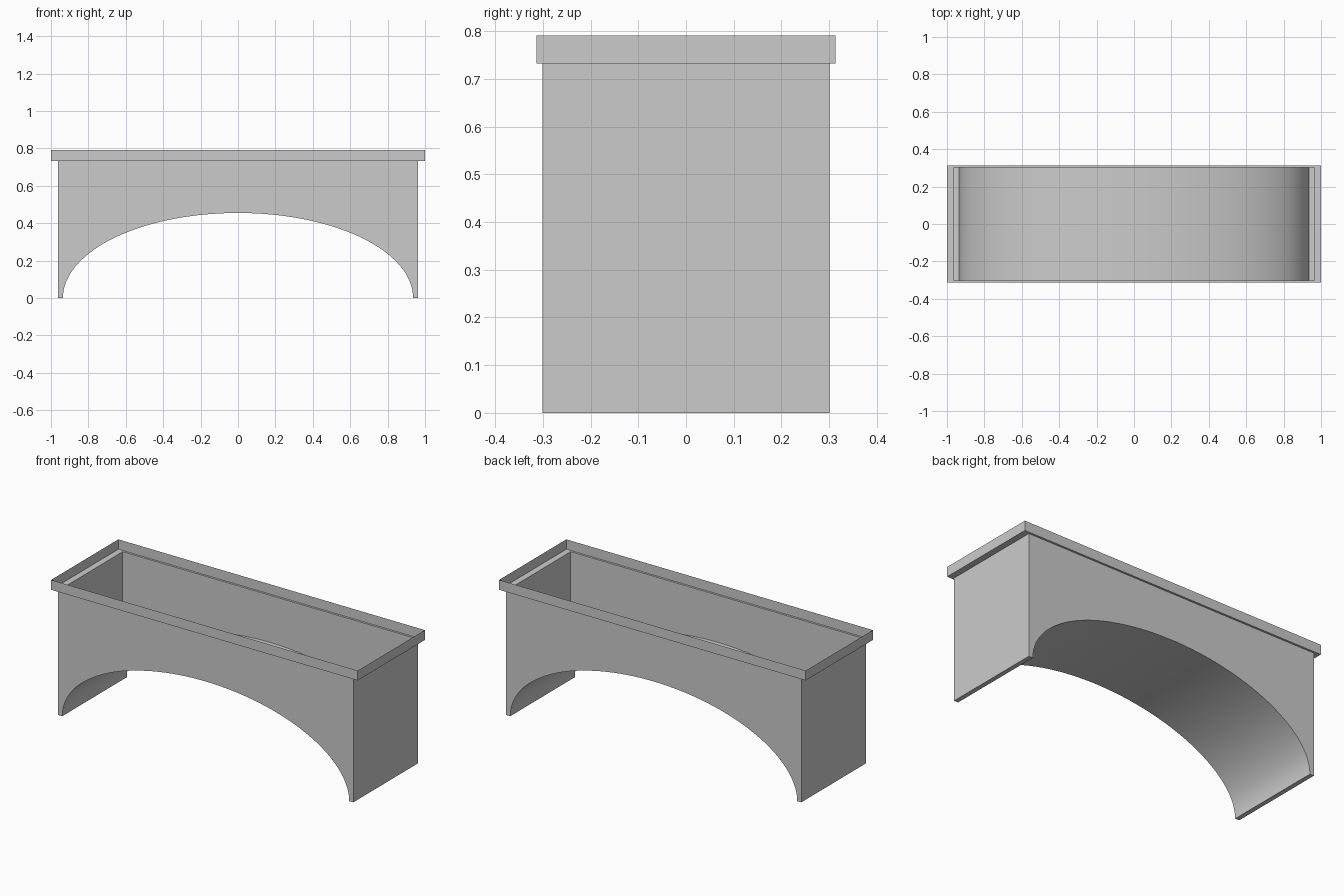
import bpy, bmesh, math

cube = bpy.data.objects.get("Cube")
if cube:
    bpy.data.objects.remove(cube, do_unlink=True)

# Main dimensions
WALL_X, WALL_Y, WALL_TOP = 0.963, 0.301, 0.733
RIM_X, RIM_Y, RIM_TOP = 1.0, 0.313, 0.791
ARCH_X, ARCH_Z = 0.936, 0.455
STEPS = 96

grey = bpy.data.materials.new("light_grey")
grey.use_nodes = True
colour = (0.6, 0.6, 0.6, 1)
grey.diffuse_color = colour
grey.node_tree.nodes["Principled BSDF"].inputs["Base Color"].default_value = colour


def sheet(name, faces):
    """Thin-skinned part made from lists of corner points, welded together."""
    bm = bmesh.new()
    for corners in faces:
        bm.faces.new([bm.verts.new(p) for p in corners])
    bmesh.ops.remove_doubles(bm, verts=bm.verts, dist=1e-5)
    mesh = bpy.data.meshes.new(name)
    bm.to_mesh(mesh)
    bm.free()
    mesh.materials.append(grey)
    obj = bpy.data.objects.new(name, mesh)
    bpy.context.collection.objects.link(obj)
    return obj


def ring(x, y, z):
    """Rectangle corners, counter-clockwise from above."""
    return [(-x, -y, z), (x, -y, z), (x, y, z), (-x, y, z)]


def band(lower, upper):
    """Quads joining two rectangles."""
    return [[lower[i], lower[(i + 1) % 4], upper[(i + 1) % 4], upper[i]]
            for i in range(4)]


# Elliptical arch, from the right foot over to the left foot
arch = []
for i in range(STEPS + 1):
    a = math.pi * i / STEPS
    arch.append((ARCH_X * math.cos(a), ARCH_Z * math.sin(a)))

# Front and back walls follow the arch
outline = arch + [(-WALL_X, 0), (-WALL_X, WALL_TOP), (WALL_X, WALL_TOP), (WALL_X, 0)]
sheet("front_wall", [[(x, -WALL_Y, z) for x, z in reversed(outline)]])
sheet("back_wall", [[(x, WALL_Y, z) for x, z in outline]])

# End walls and narrow foot strips, mirrored left and right
for side, s in (("left", 1), ("right", -1)):
    sheet(side + "_wall", [[(s * WALL_X, -s * WALL_Y, 0), (s * WALL_X, s * WALL_Y, 0),
                            (s * WALL_X, s * WALL_Y, WALL_TOP),
                            (s * WALL_X, -s * WALL_Y, WALL_TOP)]])
    sheet(side + "_foot", [[(s * ARCH_X, -s * WALL_Y, 0), (s * ARCH_X, s * WALL_Y, 0),
                            (s * WALL_X, s * WALL_Y, 0), (s * WALL_X, -s * WALL_Y, 0)]])

# Curved underside, which is also the floor of the open trough
vault = sheet("arch_vault", [[(x0, -WALL_Y, z0), (x0, WALL_Y, z0),
                              (x1, WALL_Y, z1), (x1, -WALL_Y, z1)]
                             for (x0, z0), (x1, z1) in zip(arch, arch[1:])])
for poly in vault.data.polygons:
    poly.use_smooth = True

# Stepped-out rim: a flat ledge and an upright band, open at the top
ledge_out = ring(RIM_X, RIM_Y, WALL_TOP)
sheet("rim", band(ring(WALL_X, WALL_Y, WALL_TOP), ledge_out)
      + band(ledge_out, ring(RIM_X, RIM_Y, RIM_TOP)))
